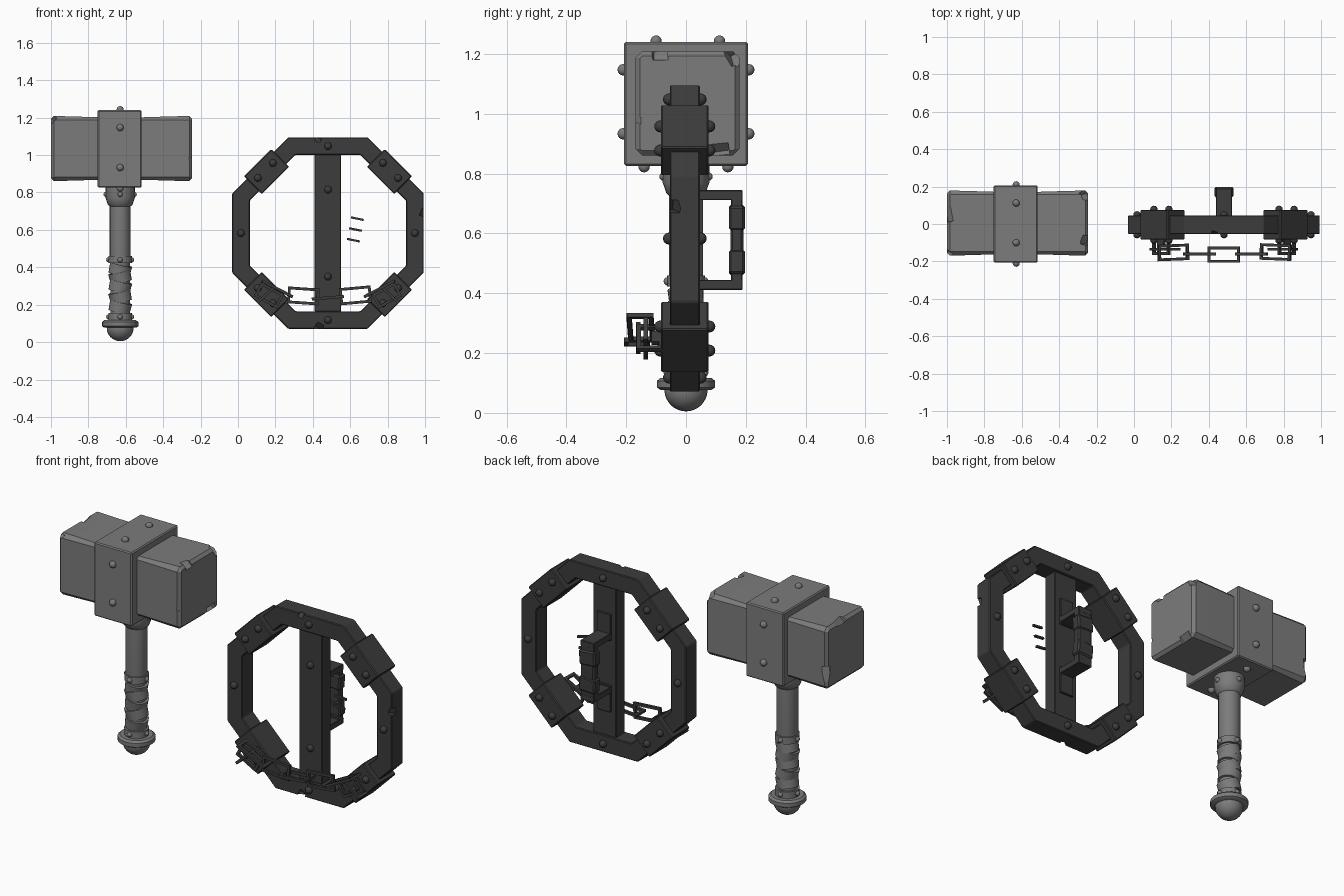
import bpy, bmesh, math, random
from mathutils import Vector, Matrix, Euler

if "Cube" in bpy.data.objects:
    bpy.data.objects.remove(bpy.data.objects["Cube"])

random.seed(4)


def material(name, v):
    m = bpy.data.materials.new(name)
    m.diffuse_color = (v, v, v, 1)
    m.use_nodes = True
    m.node_tree.nodes["Principled BSDF"].inputs["Base Color"].default_value = m.diffuse_color
    return m


STONE = material("hammer grey", 0.2)
IRON = material("dark iron", 0.045)


def make(name, bm, mat, smooth=False):
    bmesh.ops.recalc_face_normals(bm, faces=bm.faces[:])
    me = bpy.data.meshes.new(name)
    bm.to_mesh(me)
    bm.free()
    me.materials.append(mat)
    ob = bpy.data.objects.new(name, me)
    bpy.context.collection.objects.link(ob)
    if smooth:
        bpy.ops.object.select_all(action='DESELECT')
        ob.select_set(True)
        bpy.context.view_layer.objects.active = ob
        bpy.ops.object.shade_smooth_by_angle(angle=math.radians(35))
    return ob


def box(name, center, size, mat, rot=(0, 0, 0), bevel=0.0):
    bm = bmesh.new()
    bmesh.ops.create_cube(bm, size=1, matrix=Matrix.Diagonal((*size, 1)))
    if bevel:
        bmesh.ops.bevel(bm, geom=bm.edges[:], offset=bevel, segments=1, affect='EDGES')
    bm.transform(Matrix.Translation(center) @ Euler(rot).to_matrix().to_4x4())
    return make(name, bm, mat)


def lathe(name, profile, mat, center, rot=(0, 0, 0), steps=24):
    bm = bmesh.new()
    vs = [bm.verts.new((r, 0, z)) for r, z in profile]
    es = [bm.edges.new(p) for p in zip(vs, vs[1:])]
    bmesh.ops.spin(bm, geom=vs + es, axis=(0, 0, 1), cent=(0, 0, 0),
                   angle=math.tau, steps=steps)
    bmesh.ops.remove_doubles(bm, verts=bm.verts[:], dist=1e-4)
    bm.transform(Matrix.Translation(center) @ Euler(rot).to_matrix().to_4x4())
    return make(name, bm, mat, True)


def rivets(name, points, mat, r=0.019):
    bm = bmesh.new()
    for p in points:
        bmesh.ops.create_uvsphere(bm, u_segments=12, v_segments=8, radius=r,
                                  matrix=Matrix.Translation(p))
    return make(name, bm, mat, True)


def chip(ob, spots):
    """Knock small notches out of an object's edges: (position, size, rotation)."""
    bm = bmesh.new()
    for p, s, r in spots:
        bmesh.ops.create_cube(bm, size=1, matrix=Matrix.Translation(p)
                              @ Euler(r).to_matrix().to_4x4() @ Matrix.Diagonal((*s, 1)))
    cutter = make(ob.name + "_chip_cutter", bm, ob.data.materials[0])
    cutter.hide_render = True
    cutter.hide_set(True)
    mod = ob.modifiers.new("chips", 'BOOLEAN')
    mod.operation, mod.solver, mod.object = 'DIFFERENCE', 'EXACT', cutter


# ---------- hammer ----------
HX = -0.63

# stone head, slightly waisted toward the band
bm = bmesh.new()
rings = []
for x, h in [(-1, 0.158), (-0.985, 0.174), (-0.9, 0.172), (-0.74, 0.167), (-0.51, 0.167),
             (-0.35, 0.172), (-0.26, 0.174), (-0.245, 0.158)]:
    c = 0.152
    loop = [(h, c), (c, h), (-c, h), (-h, c), (-h, -c), (-c, -h), (c, -h), (h, -c)]
    rings.append([bm.verts.new((x, 0.005 + a, 1.035 + b)) for a, b in loop])
for a, b in zip(rings, rings[1:]):
    for i in range(8):
        j = (i + 1) % 8
        bm.faces.new((a[i], a[j], b[j], b[i]))
bm.faces.new(rings[0])
bm.faces.new(rings[-1])
head = make("hammer_head", bm, STONE)
q = math.pi / 4
chip(head, [((-0.25, -0.17, 0.98), (0.10, 0.02, 0.02), (0, 0.2, q)),
            ((-0.25, -0.09, 1.21), (0.05, 0.05, 0.05), (0.3, q, 0)),
            ((-0.25, 0.165, 1.20), (0.06, 0.06, 0.06), (q, q, 0.3)),
            ((-0.24, 0.11, 0.87), (0.05, 0.07, 0.04), (0.2, q, 0.1)),
            ((-0.33, -0.17, 1.21), (0.10, 0.03, 0.03), (q, 0.1, 0)),
            ((-1.0, -0.17, 1.20), (0.05, 0.05, 0.05), (q, q, 0)),
            ((-1.0, 0.05, 1.21), (0.04, 0.08, 0.04), (0, q, 0.2)),
            ((-0.85, -0.17, 0.86), (0.11, 0.03, 0.03), (q, 0.08, 0)),
            ((-1.0, 0.18, 0.95), (0.04, 0.04, 0.09), (0.2, 0, q))])

# riveted metal band around the head
box("head_band", (HX - 0.003, 0, 1.033), (0.235, 0.414, 0.414), STONE, bevel=0.006)
rivets("band_rivets",
       [(HX, s * 0.21, z) for s in (-1, 1) for z in (0.933, 1.147)]
       + [(HX, y, 1.243) for y in (-0.1, 0.112)]
       + [(HX, y, 0.823) for y in (-0.14, 0.14)], STONE)

# shaft, collars, pommel
lathe("hammer_shaft", [(0, 0.1), (0.052, 0.1), (0.052, 0.42), (0.056, 0.45),
                       (0.056, 0.72), (0.058, 0.84), (0, 0.84)], STONE, (HX, 0, 0))
lathe("upper_collar", [(0.055, 0.725), (0.066, 0.735), (0.078, 0.77), (0.078, 0.83),
                       (0.055, 0.83)], STONE, (HX, 0, 0))
for n, z0, z1 in (("grip_top_ring", 0.422, 0.46), ("grip_bottom_ring", 0.115, 0.155)):
    lathe(n, [(0.05, z0), (0.063, z0), (0.063, z1), (0.05, z1)], STONE, (HX, 0, 0))
lathe("pommel_disc", [(0, 0.077), (0.085, 0.077), (0.097, 0.085), (0.097, 0.107),
                      (0.085, 0.117), (0, 0.117)], STONE, (HX, 0, 0))
lathe("pommel_ball", [(0.072 * math.sin(a * math.pi / 16), 0.077 - 0.072 * math.cos(a * math.pi / 16))
                      for a in range(0, 10)] + [(0, 0.1)], STONE, (HX, 0, 0))
rivets("collar_rivets",
       [(HX + r * math.cos(k * q * 2), r * math.sin(k * q * 2), z)
        for r, z in ((0.075, 0.79), (0.061, 0.44), (0.061, 0.135)) for k in range(4)],
       STONE, 0.014)

# overlapping leather wraps, each tilted a little
for i, z in enumerate((0.19, 0.245, 0.3, 0.35, 0.39)):
    t = 0.22 * (-1) ** i
    lathe("grip_wrap", [(0.045, -0.03), (0.057, -0.03), (0.06, 0.025), (0.045, 0.025)],
          STONE, (HX, 0, z), (0.08, t, 0))

# ---------- shield frame ----------
CX, CZ, CY = 0.481, 0.583, -0.004


def ring_point(angle, apothem, along=0.0, y=CY):
    c, s = math.cos(angle), math.sin(angle)
    return Vector((CX + apothem * c - along * s, y, CZ + apothem * s + along * c))


# octagonal rim
bm = bmesh.new()
sec = [(0.418, -0.05), (0.512, -0.05), (0.512, 0.05), (0.418, 0.05)]
loops = [[bm.verts.new(ring_point(q * (k + 0.5), a / math.cos(q / 2), 0, CY + y))
          for a, y in sec] for k in range(8)]
for k in range(8):
    a, b = loops[k], loops[(k + 1) % 8]
    for i in range(4):
        j = (i + 1) % 4
        bm.faces.new((a[i], a[j], b[j], b[i]))
bmesh.ops.bevel(bm, geom=bm.edges[:], offset=0.004, segments=1, affect='EDGES')
rim = make("shield_rim", bm, IRON)
chip(rim, [((0.995, -0.045, 0.69), (0.04, 0.04, 0.04), (0.2, 0.3, q)),
           ((0.43, -0.055, 1.09), (0.03, 0.03, 0.03), (q, 0.3, 0)),
           ((0.43, -0.055, 0.075), (0.04, 0.04, 0.04), (q, 0.5, 0))])

# clamps on the diagonal sides, with rivets front and back
pts = []
for k in (1, 3, 5, 7):
    a = k * q
    box("rim_clamp", ring_point(a, 0.465), (0.135, 0.16, 0.205), IRON, (0, -a, 0), 0.005)
    pts += [ring_point(a, 0.473, t, CY + s * 0.082) for t in (-0.057, 0.057) for s in (-1, 1)]
pts += [ring_point(2 * k * q, 0.465, 0, CY + s * 0.053) for k in range(4) for s in (-1, 1)]
box("center_bar", (CX, CY, CZ), (0.142, 0.078, 0.84), IRON, bevel=0.003)
pts += [(CX, -0.043, z) for z in (0.35, 0.815)]
rivets("shield_rivets", pts, IRON, 0.02)

# rear hand grip with mounting feet, arms and wrapped handle
for s in (-1, 1):
    z = 0.578 + s * 0.15
    box("grip_foot", (CX, 0.035, 0.578 + s * 0.2), (0.085, 0.022, 0.15), IRON, bevel=0.003)
    box("grip_arm", (CX, 0.112, z), (0.085, 0.155, 0.034), IRON, bevel=0.003)
    box("grip_post", (CX, 0.17, 0.578 + s * 0.115), (0.085, 0.038, 0.1), IRON, bevel=0.003)
    box("handle_wrap", (CX, 0.17, 0.578 + s * 0.075), (0.1, 0.054, 0.082), IRON,
        (0, 0.06 * s, 0), 0.008)
box("handle_core", (CX, 0.17, 0.578), (0.088, 0.044, 0.12), IRON, bevel=0.008)

# three loose strap slivers beside the bar
for x, z in ((0.638, 0.66), (0.628, 0.602), (0.617, 0.545)):
    box("strap_sliver", (x, 0.0, z), (0.068, 0.012, 0.011), IRON, (0, 0.2, 0.15))


# ---------- chain across the lower front ----------
def link(center, length, width, rot):
    bm = bmesh.new()
    t = 0.015
    for s in (-1, 1):
        for size, off in (((length, t, t), (0, s * (width - t) / 2, 0)),
                          ((t, width, t), (s * (length - t) / 2, 0, 0))):
            bmesh.ops.create_cube(bm, size=1, matrix=Matrix.Translation(off)
                                  @ Matrix.Diagonal((*size, 1)))
    bm.transform(Matrix.Translation(center) @ Euler(rot).to_matrix().to_4x4())
    make("chain_link", bm, IRON)


FLAT, UP = 0, math.pi / 2
link((0.21, -0.152, 0.285), 0.185, 0.088, (FLAT, 0.48, 0.04))
link((0.35, -0.16, 0.247), 0.17, 0.09, (UP, 0.07, 0))
link((0.48, -0.164, 0.237), 0.172, 0.086, (FLAT, -0.08, 0))
link((0.628, -0.16, 0.25), 0.17, 0.092, (UP, -0.09, 0))
link((0.757, -0.15, 0.285), 0.185, 0.088, (FLAT, -0.48, -0.04))
# staples and hanging links that hold the chain on the lower clamps
for s in (-1, 1):
    x = CX + s * 0.335
    link((x, -0.12, 0.25), 0.12, 0.09, (FLAT, s * 0.75, 0))
    link((x - s * 0.02, -0.135, 0.25), 0.14, 0.085, (UP, -s * 0.5, 0))
    box("chain_staple", (x, -0.09, 0.25), (0.05, 0.05, 0.016), IRON, (0, s * q, 0))
